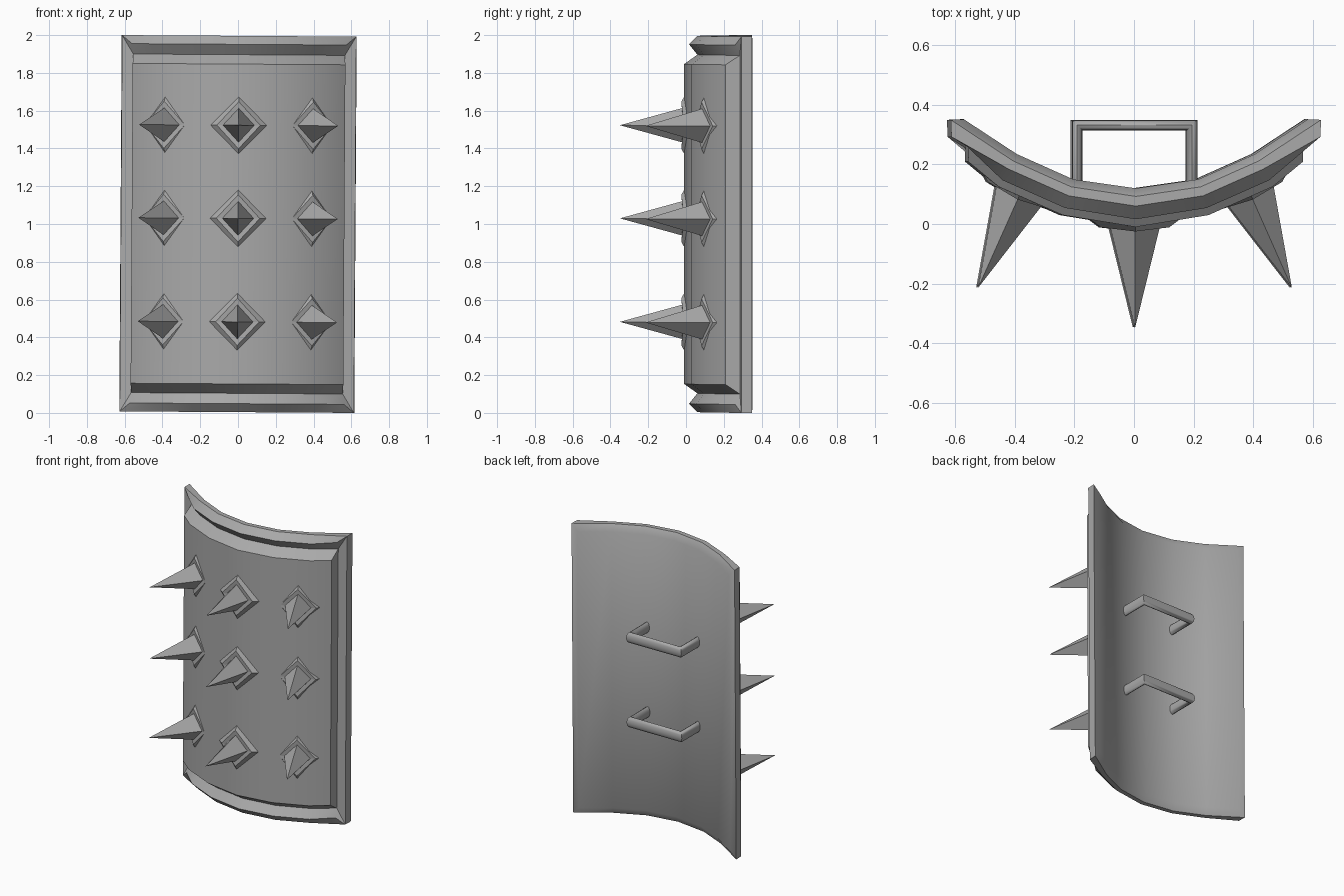
import bpy, math
from mathutils import Matrix
import bmesh

if "Cube" in bpy.data.objects:
    bpy.data.objects.remove(bpy.data.objects["Cube"])

# Whole model leans very slightly sideways about its middle
TILT = (Matrix.Translation((0, 0, 1)) @ Matrix.Rotation(0.0065, 4, 'Y')
        @ Matrix.Diagonal((1, 1, 0.996, 1)) @ Matrix.Translation((0, 0, -1)))

# Dark grey iron
iron = bpy.data.materials.new("dark_iron")
iron.diffuse_color = (.40, .40, .40, 1)
iron.use_nodes = True
iron.node_tree.nodes["Principled BSDF"].inputs["Base Color"].default_value = iron.diffuse_color


def finish(name, bm, smooth=None):
    bmesh.ops.recalc_face_normals(bm, faces=bm.faces)
    bm.transform(TILT)
    me = bpy.data.meshes.new(name)
    bm.to_mesh(me)
    bm.free()
    me.materials.append(iron)
    ob = bpy.data.objects.new(name, me)
    bpy.context.collection.objects.link(ob)
    if smooth:
        bpy.ops.object.select_all(action='DESELECT')
        ob.select_set(True)
        bpy.context.view_layer.objects.active = ob
        bpy.ops.object.shade_smooth_by_angle(angle=math.radians(smooth))
    return ob


# Curved shield: rows run across the width, from the bottom back round the front
back = [(0, .12), (.21, .15), (.40, .235)]
front = [(0, -.01), (.245, .03), (.46, .125)]
half_rows = [  # z, depth from back (0) to panel face (1), end point x, y
    (.045, 0, .578, .352),
    (0, .21, .622, .350),
    (0, .46, .62, .293),
    (.045, .80, .567, .26),
    (.10, .46, .56, .285),
    (.15, 1, .563, .21)]
rows = half_rows + [(2 - z, d, x, y) for z, d, x, y in reversed(half_rows)]

bm = bmesh.new()
grid = []
for z, d, ex, ey in rows:
    half = [(b[0] + (f[0] - b[0]) * d, b[1] + (f[1] - b[1]) * d) for b, f in zip(back, front)]
    half.append((ex, ey))
    line = [(-x, y) for x, y in reversed(half[1:])] + half
    grid.append([bm.verts.new((x, y, z)) for x, y in line])
for i in range(len(grid)):
    a, b = grid[i], grid[(i + 1) % len(grid)]
    for j in range(6):
        bm.faces.new((a[j], a[j + 1], b[j + 1], b[j]))
# Side edges: back bevel, outer wall, rim face and panel wall
for col in (0, 6):
    e = [g[col] for g in grid]
    for f in ((0, 1, 10, 11), (1, 2, 9, 10), (2, 3, 4), (9, 8, 7), (2, 4, 7, 9), (4, 5, 6, 7)):
        bm.faces.new([e[k] for k in f])
last = len(grid) * 7 - 7
body = finish("shield_body", bm, 30)
# Back bevel blends softly into the back
for ed in body.data.edges:
    if any(v < 7 or v >= last for v in ed.vertices):
        ed.use_edge_sharp = False


# Spikes on diamond base plates bent to the shield, built along local -y
def spike(name, x, y, z, angle):
    bm = bmesh.new()
    rings = []
    for r, dep in ((.150, .04), (.148, -.004), (.115, -.025), (.083, -.022)):
        rings.append([bm.verts.new((r * c, dep + .018 * abs(c) * r / .15, r * 1.09 * s))
                      for c, s in ((1, 0), (0, 1), (-1, 0), (0, -1))])
    tip = bm.verts.new((0, -.35, 0))
    bm.faces.new(rings[0])
    for k in range(4):
        n = (k + 1) % 4
        for a, b in zip(rings, rings[1:]):
            bm.faces.new((a[k], a[n], b[n], b[k]))
        bm.faces.new((rings[-1][k], rings[-1][n], tip))
    bm.transform(Matrix.Translation((x, y, z)) @ Matrix.Rotation(angle, 4, 'Z'))
    finish(name, bm)


for r, z in enumerate((.480, 1.03, 1.525)):
    for c, s in enumerate((-1, 0, 1)):
        spike(f"spike_{r}_{c}", s * .385, .105 * abs(s), z, s * math.radians(24))


# Carrying handles: oval bar swept round a square U with mitred corners
def handle(name, z):
    bm = bmesh.new()
    rings = [[], [], [], []]
    for k in range(12):
        t = math.tau * k / 12
        a, h = .018 * math.cos(t), z + .037 * math.sin(t)
        x, y = .193 + a, .332 + a
        for ring, p in zip(rings, ((-x, .13), (-x, y), (x, y), (x, .13))):
            ring.append(bm.verts.new((p[0], p[1], h)))
    for a, b in zip(rings, rings[1:]):
        for k in range(12):
            n = (k + 1) % 12
            bm.faces.new((a[k], a[n], b[n], b[k]))
    bm.faces.new(rings[0])
    bm.faces.new(rings[-1])
    finish(name, bm, 40)


handle("upper_handle", 1.315)
handle("lower_handle", .73)
